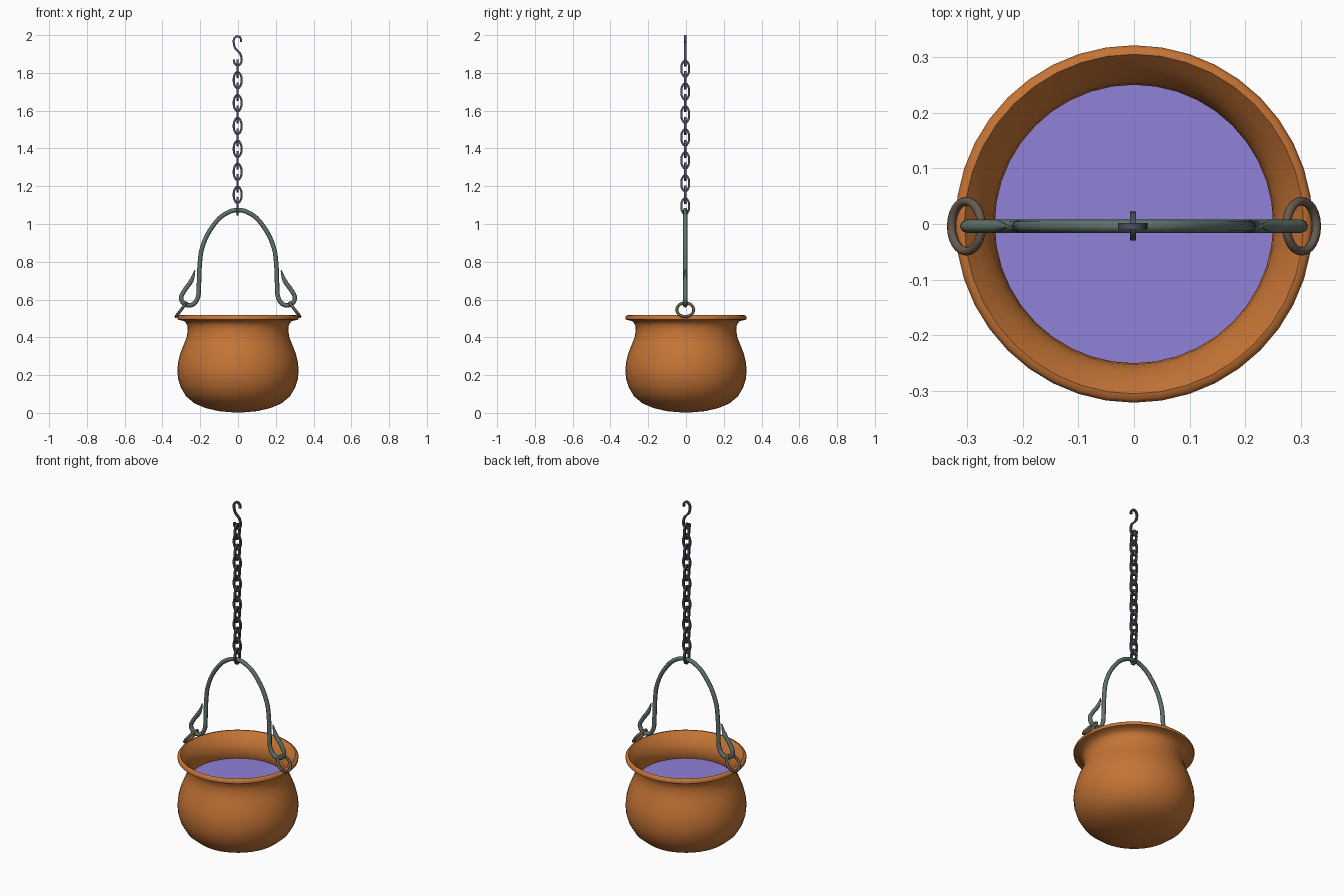
import bpy, math

if "Cube" in bpy.data.objects:
    bpy.data.objects.remove(bpy.data.objects["Cube"])

YC = -0.004  # hanging parts sit slightly forward of centre


def material(name, rgb):
    m = bpy.data.materials.new(name)
    m.diffuse_color = (*rgb, 1)
    m.use_nodes = True
    m.node_tree.nodes["Principled BSDF"].inputs["Base Color"].default_value = m.diffuse_color
    return m


COPPER = material("copper", (0.56, 0.175, 0.036))
WATER = material("liquid", (0.28, 0.22, 0.68))
IRON = material("green_iron", (0.115, 0.17, 0.14))
RING = material("brown_iron", (0.14, 0.105, 0.075))
STEEL = material("dark_steel", (0.075, 0.075, 0.115))


def finish(ob, mat, angle=50):
    ob.data.materials.clear()
    ob.data.materials.append(mat)
    bpy.ops.object.select_all(action='DESELECT')
    ob.select_set(True)
    bpy.context.view_layer.objects.active = ob
    bpy.ops.object.shade_smooth_by_angle(angle=math.radians(angle))
    return ob


def lathe(name, profile, mat, n=40):
    verts, faces = [], []
    for r, z in profile:
        for i in range(n):
            a = 2 * math.pi * i / n
            verts.append((r * math.cos(a), r * math.sin(a), z))
    for j in range(len(profile) - 1):
        for i in range(n):
            k = (i + 1) % n
            faces.append((j * n + i, j * n + k, (j + 1) * n + k, (j + 1) * n + i))
    faces.append(tuple(reversed(range(n))))
    faces.append(tuple(range((len(profile) - 1) * n, len(profile) * n)))
    me = bpy.data.meshes.new(name)
    me.from_pydata(verts, [], faces)
    ob = bpy.data.objects.new(name, me)
    bpy.context.collection.objects.link(ob)
    return finish(ob, mat)


def tube(name, pts, radius, mat, cyclic=False, res=4, taper_ends=False, square=False):
    cu = bpy.data.curves.new(name, 'CURVE')
    cu.dimensions = '3D'
    cu.bevel_depth, cu.bevel_resolution = radius, 0 if square else 2
    cu.resolution_u, cu.use_fill_caps = res, True
    sp = cu.splines.new('BEZIER')
    sp.bezier_points.add(len(pts) - 1)
    for i, (bp, p) in enumerate(zip(sp.bezier_points, pts)):
        bp.co = p
        bp.handle_left_type = bp.handle_right_type = 'AUTO'
        if square:
            bp.tilt = math.pi / 4
        if taper_ends and i in (0, len(pts) - 1):
            bp.radius = 0.25
    sp.use_cyclic_u = cyclic
    ob = bpy.data.objects.new(name, cu)
    bpy.context.collection.objects.link(ob)
    bpy.ops.object.select_all(action='DESELECT')
    ob.select_set(True)
    bpy.context.view_layer.objects.active = ob
    bpy.ops.object.convert(target='MESH')
    return finish(bpy.context.object, mat)


# Pot: outer wall, chamfered rim, then inner wall
lathe("pot", [
    (0.03, 0.003), (0.10, 0.009), (0.17, 0.025), (0.23, 0.050), (0.275, 0.088),
    (0.303, 0.135), (0.317, 0.18), (0.321, 0.225), (0.317, 0.27), (0.304, 0.32),
    (0.286, 0.365), (0.272, 0.40), (0.266, 0.435), (0.269, 0.465), (0.283, 0.486),
    (0.308, 0.491), (0.320, 0.495), (0.321, 0.508), (0.315, 0.516), (0.305, 0.518),
    (0.285, 0.496), (0.265, 0.470), (0.253, 0.44), (0.250, 0.41), (0.256, 0.378),
    (0.272, 0.345), (0.290, 0.30), (0.300, 0.225), (0.285, 0.14), (0.20, 0.06),
    (0.05, 0.03)], COPPER)

# Liquid surface
bpy.ops.mesh.primitive_circle_add(vertices=40, radius=0.258, fill_type='NGON',
                                  location=(0, 0, 0.376))
bpy.context.object.name = "liquid"
finish(bpy.context.object, WATER)

# Handle: arch with a bent-back hook at each end
half = [(0.228, 0.755), (0.247, 0.70), (0.285, 0.645), (0.301, 0.605), (0.280, 0.575),
        (0.245, 0.572), (0.217, 0.60), (0.207, 0.68), (0.203, 0.78), (0.188, 0.88),
        (0.125, 1.00), (0.065, 1.055)]
path = [(-x, YC, z) for x, z in half] + [(0, YC, 1.074)] + \
       [(x, YC, z) for x, z in reversed(half)]
tube("handle", path, 0.0118, IRON, taper_ends=True)

# Tilted rings joining the hooks to the rim
for side, s in (("left", -1), ("right", 1)):
    bpy.ops.mesh.primitive_torus_add(
        major_radius=0.045, minor_radius=0.008, major_segments=24, minor_segments=8,
        location=(s * 0.301, YC, 0.546), rotation=(0, s * math.radians(53), 0))
    bpy.context.object.name = side + "_ring"
    finish(bpy.context.object, RING)

# Chain: square-section oval links turned alternately by a quarter
for i in range(13):
    zc = 1.094 + 0.0607 * i
    pts = []
    for k in range(8):
        a = 2 * math.pi * k / 8
        w, h = 0.0205 * math.cos(a), 0.043 * math.sin(a)
        pts.append((w - 0.002, YC, zc + h) if i % 2 else (-0.002, YC + w, zc + h))
    tube(f"chain_link_{i + 1}", pts, 0.0078, STEEL, cyclic=True, res=3, square=True)

# S hook at the top of the chain
s_top = [(0.019, 1.963), (0.016, 1.983), (0.0, 1.994), (-0.017, 1.983),
         (-0.020, 1.955), (-0.012, 1.930)]
s_pts = s_top + [(0.0, 1.917)] + [(-x, 3.834 - z) for x, z in reversed(s_top)]
tube("s_hook", [(x - 0.002, YC, z) for x, z in s_pts], 0.0078, STEEL, square=True)
